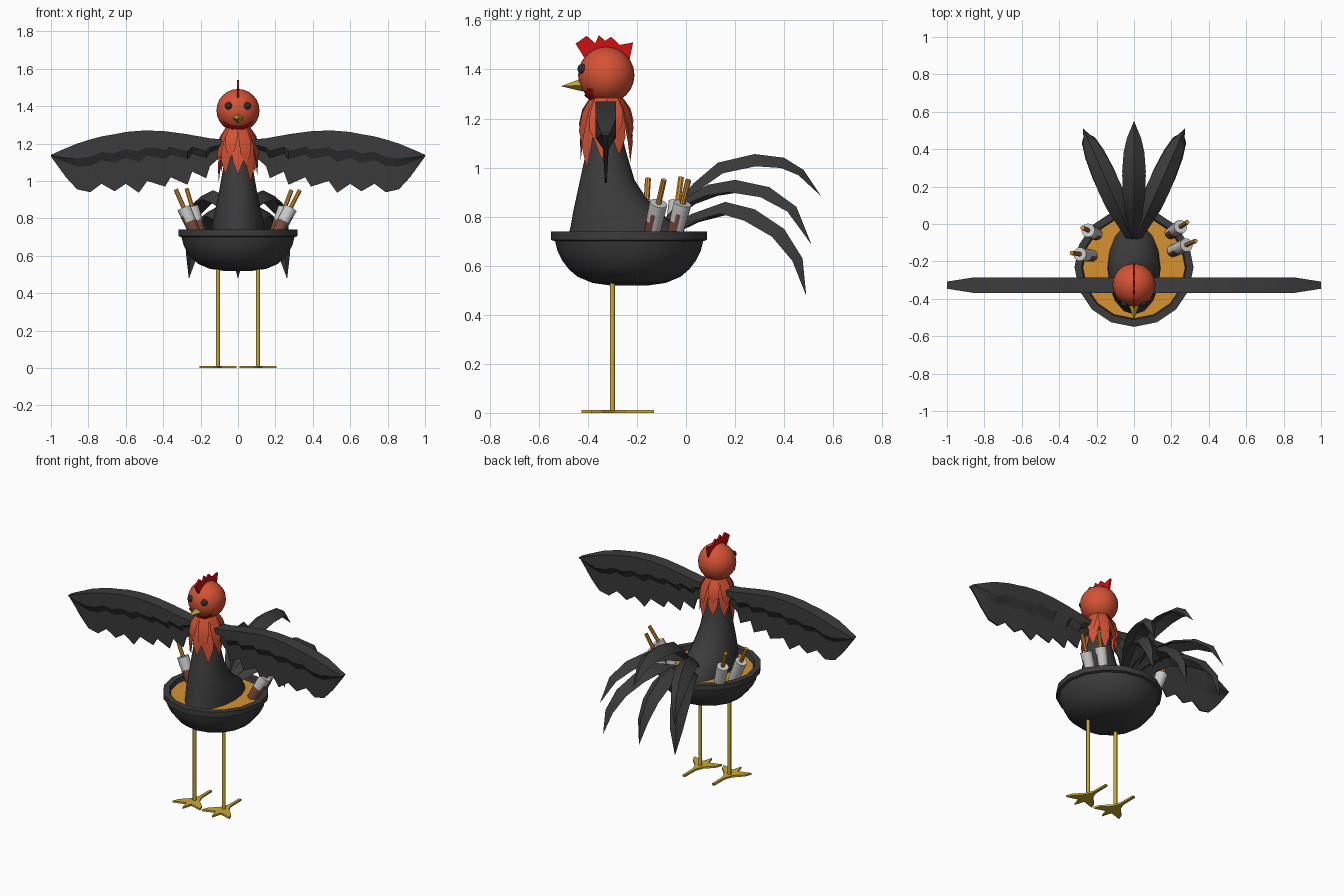
import bpy, bmesh, math
from mathutils import Vector

if "Cube" in bpy.data.objects:
    bpy.data.objects.remove(bpy.data.objects["Cube"])

def mat(name, r, g, b):
    m = bpy.data.materials.new(name)
    m.diffuse_color = (r, g, b, 1)
    m.use_nodes = True
    m.node_tree.nodes["Principled BSDF"].inputs["Base Color"].default_value = m.diffuse_color
    return m

BLACK = mat("charcoal", 0.045, 0.045, 0.045)
RUST = mat("rust red", 0.66, 0.085, 0.035)
RED = mat("bright red", 0.65, 0.005, 0.006)
GOLD = mat("gold", 0.58, 0.4, 0.035)
ORANGE = mat("orange", 0.66, 0.29, 0.03)
WHITE = mat("pale grey", 0.6, 0.6, 0.6)
BROWN = mat("brown", 0.19, 0.07, 0.045)
EYE = mat("eye grey", 0.025, 0.028, 0.03)

def make(name, verts, faces, material, smooth=None):
    """Mesh object with outward normals, optionally smoothed by angle."""
    me = bpy.data.meshes.new(name)
    me.from_pydata([tuple(v) for v in verts], [], faces)
    bm = bmesh.new()
    bm.from_mesh(me)
    bmesh.ops.remove_doubles(bm, verts=bm.verts, dist=1e-5)
    bmesh.ops.recalc_face_normals(bm, faces=bm.faces)
    bm.to_mesh(me)
    bm.free()
    me.materials.append(material)
    ob = bpy.data.objects.new(name, me)
    bpy.context.collection.objects.link(ob)
    if smooth:
        bpy.ops.object.select_all(action='DESELECT')
        ob.select_set(True)
        bpy.context.view_layer.objects.active = ob
        bpy.ops.object.shade_smooth_by_angle(angle=math.radians(smooth))
    return ob

def loft(name, rings, material, smooth=None):
    """Closed skin through rings of equal point count, capped at both ends."""
    n = len(rings[0])
    verts = [p for r in rings for p in r]
    faces = [(i*n + j, i*n + (j+1) % n, (i+1)*n + (j+1) % n, (i+1)*n + j)
             for i in range(len(rings) - 1) for j in range(n)]
    faces += [tuple(range(n)), tuple(range(len(verts) - n, len(verts)))]
    return make(name, verts, faces, material, smooth)

def ellipse(y, z, rx, ry, n=16):
    return [Vector((rx * math.cos(2*math.pi*k/n), y + ry * math.sin(2*math.pi*k/n), z))
            for k in range(n)]

def tube(name, a, b, ra, rb, material, n=10, steps=1):
    a, b = Vector(a), Vector(b)
    q = (b - a).to_track_quat('Z', 'Y')
    rings = []
    for s in range(steps + 1):
        t = s / steps
        rings.append([a.lerp(b, t) + q @ p for p in
                      ellipse(0, 0, ra + (rb-ra)*t, ra + (rb-ra)*t, n)])
    return loft(name, rings, material, 40)

def sphere(name, loc, r, material, seg=24):
    bm = bmesh.new()
    bmesh.ops.create_uvsphere(bm, u_segments=seg, v_segments=seg // 2, radius=r)
    me = bpy.data.meshes.new(name)
    bm.to_mesh(me)
    bm.free()
    me.shade_smooth()
    me.materials.append(material)
    ob = bpy.data.objects.new(name, me)
    ob.location = loc
    bpy.context.collection.objects.link(ob)

def prism(name, pts, offset, material):
    """Flat outline given thickness along an offset vector."""
    pts, o = [Vector(p) for p in pts], Vector(offset)
    return loft(name, [[p - o for p in pts], [p + o for p in pts]], material)

def feather(name, path, side, widths, drop, thick, material):
    """Ridged leaf along a path; its edges droop below the ridge."""
    path, side, rings = [Vector(p) for p in path], Vector(side).normalized(), []
    for i, p in enumerate(path):
        t = (path[min(i+1, len(path)-1)] - path[max(i-1, 0)]).normalized()
        nrm = side.cross(t)
        w = widths[i]
        d = drop * w / max(widths)
        th = thick * w / max(widths)
        rings.append([p - side*w - nrm*d, p, p + side*w - nrm*d, p - nrm*th])
    return loft(name, rings, material, 25)

# Bowl: thick rim, rounded underside, orange contents
CY = -0.232
bowl = [(0.70, 0.27), (0.74, 0.28), (0.74, 0.318), (0.705, 0.318), (0.70, 0.302),
        (0.66, 0.292), (0.62, 0.272), (0.585, 0.245), (0.555, 0.21), (0.53, 0.15), (0.52, 0.08)]
loft("bowl", [ellipse(CY, z, r, r) for z, r in bowl], BLACK, 35)
loft("bowl_filling", [ellipse(CY, z, 0.279, 0.279) for z in (0.70, 0.712)], ORANGE)

# Body: (height, front y, back y, half width)
body = [(0.705, -0.485, 0.01, 0.142), (0.76, -0.47, -0.03, 0.14), (0.82, -0.46, -0.11, 0.128),
        (0.88, -0.447, -0.165, 0.115), (0.95, -0.432, -0.21, 0.1), (1.05, -0.41, -0.24, 0.083),
        (1.15, -0.39, -0.265, 0.062), (1.22, -0.378, -0.28, 0.05), (1.29, -0.37, -0.285, 0.045)]
loft("body", [ellipse((f+b)/2, z, w, (b-f)/2) for z, f, b, w in body], BLACK, 50)

# Head and eyes
HEAD = Vector((0, -0.325, 1.377))
sphere("head", HEAD, 0.115, RUST)
for s in (-1, 1):
    sphere("eye", (s*0.05, -0.423, 1.402), 0.02, EYE, 12)

# Beak
beak = [(-0.033, -0.42, 1.335), (0, -0.42, 1.365), (0.033, -0.42, 1.335), (0, -0.42, 1.31)]
loft("beak", [beak, [(0, -0.51, 1.332)] * 4], GOLD)

# Comb
comb = [(-0.41, 1.44), (-0.45, 1.505), (-0.405, 1.537), (-0.37, 1.507), (-0.355, 1.54), (-0.33, 1.517),
        (-0.305, 1.533), (-0.27, 1.50), (-0.216, 1.51), (-0.23, 1.44), (-0.32, 1.42)]
prism("comb", [(0, y, z) for y, z in comb], (0.006, 0, 0), RED)

# Wattle: crescent wrapped on the face below the beak
def on_head(x, z, r):
    return (x, HEAD.y - math.sqrt(max(r*r - x*x - (z - HEAD.z)**2, 0)), z)
rings = []
for k in range(13):
    u = k/6 - 1
    x, lo, hi = u*0.082, 1.268 + 0.05*u*u, 1.292 + 0.03*u*u
    rings.append([on_head(x, lo, 0.112), on_head(x, lo, 0.123),
                  on_head(x*0.95, hi, 0.123), on_head(x*0.95, hi, 0.112)])
loft("wattle", rings, RED)

# Neck feathers: long layer and short upper layer
for layer, (count, zt, r) in enumerate([(9, 1.02, 0.104), (8, 1.10, 0.104)]):
    for k in range(count):
        a = 2*math.pi*(k + 0.5*layer)/count - math.pi/2
        out = Vector((math.cos(a), math.sin(a), 0))
        end = zt + 0.025*math.sin(a*3 + 1) + 0.03*max(out.y, 0)
        path = [Vector((0, -0.325, 1.29 + (end-1.29)*t)) + out*rad for t, rad in
                [(0, 0.05), (0.35, 0.075 + 0.006*layer), (0.7, 0.094 + 0.004*layer), (1, r)]]
        feather("neck_feather", path, (-out.y, out.x, 0),
                [0.022, 0.034, 0.03, 0.0005], 0.012, 0.015, RUST)

# Wings: (x, top, bottom), thick leading edge and thin scalloped trailing edge
wing = [(0.03, 1.21, 1.12), (0.08, 1.222, 1.14), (0.15, 1.228, 1.08), (0.17, 1.232, 1.015),
        (0.245, 1.245, 1.05), (0.27, 1.25, 0.98), (0.36, 1.262, 1.02), (0.39, 1.266, 0.97),
        (0.485, 1.27, 1.0), (0.53, 1.268, 0.937), (0.60, 1.262, 0.985), (0.66, 1.25, 0.945),
        (0.73, 1.238, 0.985), (0.79, 1.222, 0.94), (0.86, 1.2, 0.955), (0.92, 1.175, 1.02),
        (0.96, 1.158, 1.075), (1.0, 1.14, 1.13)]
for s in (-1, 1):
    rings = []
    for x, top, bot in wing:
        t = 0.041 if x < 0.87 else 0.041 - 0.022*(x - 0.86)/0.14
        h = top - bot
        sec = [(-t, top), (t, top), (t, top - 0.33*h), (0.012, top - 0.5*h), (0.004, bot),
               (-0.004, bot), (-0.012, top - 0.5*h), (-t, top - 0.33*h)]
        rings.append([(s*x, -0.327 + y, z) for y, z in sec])
    loft("wing", rings, BLACK, 25)

# Tail: arched plumes, fanned to three directions
high = [(-0.08, 0.8), (0.03, 0.935), (0.13, 1.02), (0.28, 1.055), (0.4, 1.04), (0.48, 0.99), (0.55, 0.885)]
middle = [(-0.1, 0.78), (0.0, 0.88), (0.09, 0.93), (0.2, 0.95), (0.34, 0.92), (0.45, 0.84), (0.51, 0.69)]
low = [(-0.1, 0.73), (0.02, 0.81), (0.16, 0.86), (0.28, 0.83), (0.4, 0.75), (0.475, 0.63), (0.49, 0.48)]
for slope, arcs in [(0, (high, low)), (-0.445, (middle, low)), (0.445, (middle, low))]:
    for arc in arcs:
        feather("tail_plume", [(slope*(y + 0.1), y, z) for y, z in arc], (1, -slope, 0),
                [0.025, 0.045, 0.06, 0.063, 0.055, 0.038, 0.001], 0.05, 0.02, BLACK)

# Legs and star-shaped feet
foot = [(0, -0.125), (0.02, -0.06), (0.1, -0.085), (0.085, -0.045), (0.03, 0.01), (0.01, 0.06),
        (0.008, 0.17), (-0.008, 0.17), (-0.01, 0.06), (-0.03, 0.01), (-0.085, -0.045),
        (-0.1, -0.085), (-0.02, -0.06)]
for s in (-1, 1):
    tube("leg", (s*0.107, -0.3, 0.005), (s*0.107, -0.3, 0.56), 0.011, 0.011, GOLD)
    prism("foot", [(s*0.107 + x, -0.3 + y, 0.006) for x, y in foot], (0, 0, 0.006), GOLD)

# Skewers: tilted pale cups, brown low on the front, each with a stick
for a, b in [((0.205, -0.145, 0.71), (0.33, -0.09, 0.95)), ((0.195, -0.05, 0.71), (0.285, 0.01, 0.95)),
             ((-0.225, -0.17, 0.71), (-0.333, -0.155, 0.955)), ((-0.2, -0.055, 0.71), (-0.275, -0.02, 0.96))]:
    a, b = Vector(a), Vector(b)
    cup = tube("skewer_cup", a, a.lerp(b, 0.6), 0.032, 0.037, WHITE, 12, 4)
    cup.data.materials.append(BROWN)
    for f in cup.data.polygons:
        if f.normal.y < -0.2 and f.center.z < 0.795:
            f.material_index = 1
    tube("skewer_stick", a.lerp(b, 0.5), b, 0.012, 0.012, ORANGE, 8)
